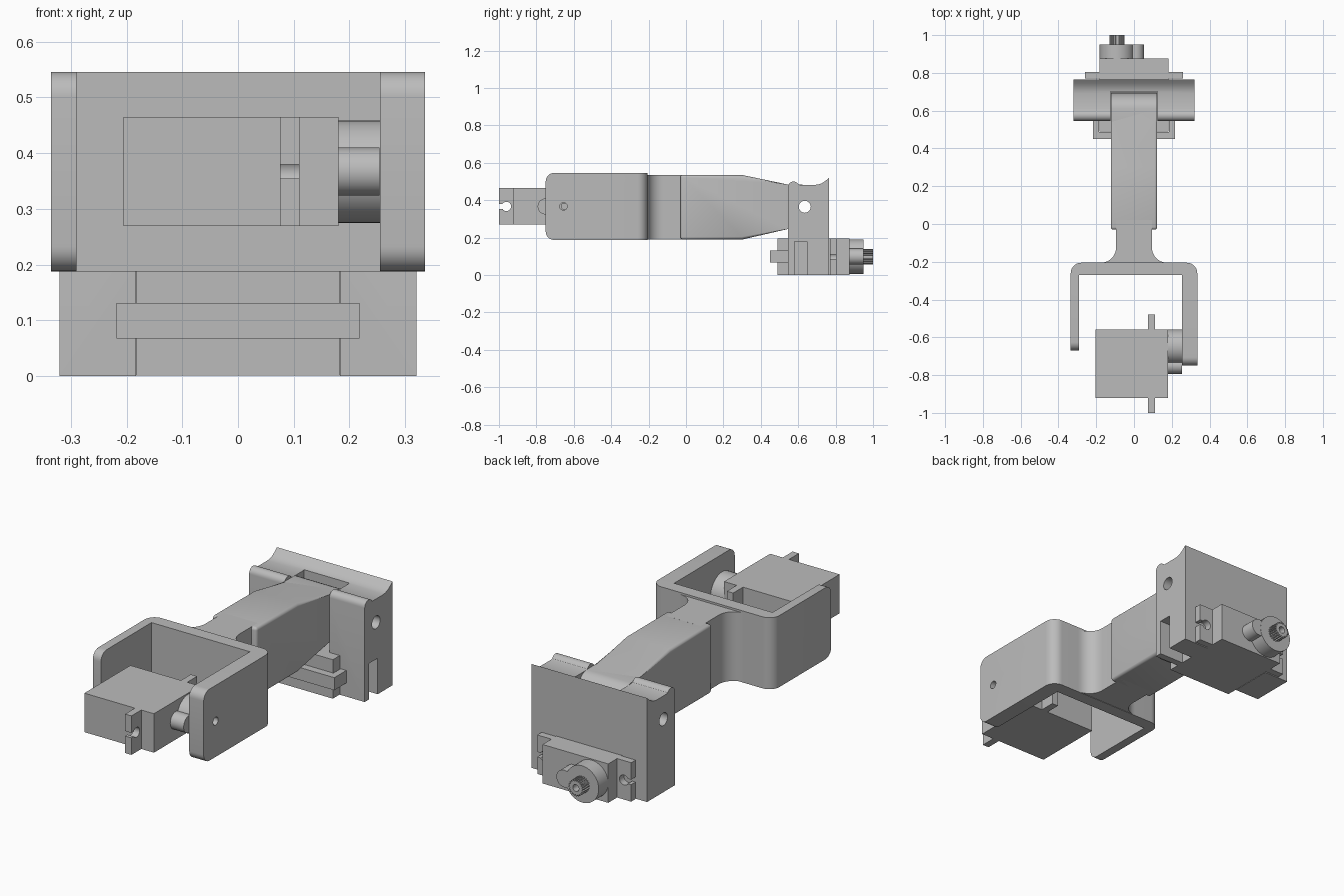
import bpy, bmesh, math
from mathutils import Vector

cube = bpy.data.objects.get("Cube")
if cube:
    bpy.data.objects.remove(cube, do_unlink=True)

grey = bpy.data.materials.new("plain grey")
grey.use_nodes = True
colour = (0.5, 0.5, 0.5, 1)
grey.diffuse_color = colour
grey.node_tree.nodes["Principled BSDF"].inputs["Base Color"].default_value = colour

PLACE = {"x": lambda a, b, t: (t, a, b),
         "y": lambda a, b, t: (a, t, b),
         "z": lambda a, b, t: (a, b, t)}


def arc(ca, cb, r, start, end, n=10, rb=None):
    """Points on an arc, angles in degrees."""
    rb = rb or r
    angles = [math.radians(start + (end - start) * i / n) for i in range(n + 1)]
    return [(ca + r * math.cos(t), cb + rb * math.sin(t)) for t in angles]


def circle(ca, cb, r, n=40):
    return arc(ca, cb, r, 0, 360, n)[:-1]


def prism(name, axis, outline, lo, hi, bevel=0, rule=None, segments=5):
    """Extrude an outline along an axis, rounding the edges that meet the rule."""
    bm = bmesh.new()
    rings = [[bm.verts.new(PLACE[axis](a, b, t)) for a, b in outline] for t in (lo, hi)]
    n = len(outline)
    for ring in rings:
        bm.faces.new(ring)
    for i in range(n):
        j = (i + 1) % n
        bm.faces.new((rings[0][i], rings[0][j], rings[1][j], rings[1][i]))
    bmesh.ops.recalc_face_normals(bm, faces=bm.faces)
    if bevel:
        edges = [e for e in bm.edges if rule(e)]
        bmesh.ops.bevel(bm, geom=edges, offset=bevel, segments=segments,
                        profile=0.5, affect="EDGES", clamp_overlap=True)
    mesh = bpy.data.meshes.new(name)
    bm.to_mesh(mesh)
    bm.free()
    mesh.materials.append(grey)
    obj = bpy.data.objects.new(name, mesh)
    bpy.context.collection.objects.link(obj)
    return obj


def box(name, x0, x1, y0, y1, z0, z1):
    return prism(name, "z", [(x0, y0), (x1, y0), (x1, y1), (x0, y1)], z0, z1)


def cut(obj, *cutters):
    """Subtract the cutters and remove them."""
    for cutter in cutters:
        mod = obj.modifiers.new("cut", "BOOLEAN")
        mod.operation, mod.solver, mod.object = "DIFFERENCE", "EXACT", cutter
    graph = bpy.context.evaluated_depsgraph_get()
    graph.update()
    mesh = bpy.data.meshes.new_from_object(obj.evaluated_get(graph))
    obj.modifiers.clear()
    obj.data = mesh
    for cutter in cutters:
        bpy.data.objects.remove(cutter, do_unlink=True)


def servo(prefix, axis, centre, side, face, height):
    """Servo motor whose shaft points along the positive axis."""
    def at(points):
        return [(centre + side * a, height + b) for a, b in points]
    w, h = 0.182, 0.0975
    prism(prefix + "_servo_body", axis, at([(-w, -h), (w, -h), (w, h), (-w, h)]),
          face - 0.385, face)
    # mounting flange with an open keyhole at each end
    end = [(0.26, -h), (0.26, -0.0125)] + arc(0.22, 0, 0.025, -30, -330, 16) \
        + [(0.26, 0.0125), (0.26, h)]
    prism(prefix + "_servo_flange", axis, at(end + [(-a, -b) for a, b in end]),
          face - 0.105, face - 0.07)
    # gear housing and its small lobe
    prism(prefix + "_gear_housing", axis, at(circle(0.09, 0, 0.092)), face - 0.01, face + 0.075)
    prism(prefix + "_gear_lobe", axis, at(circle(-0.01, 0, 0.043)), face - 0.01, face + 0.074)
    # splined shaft with a screw hole
    teeth = []
    for i in range(20):
        for step, r in ((0, 0.041), (0.4, 0.041), (0.5, 0.034), (0.9, 0.034)):
            t = math.tau * (i + step) / 20
            teeth.append((0.09 + r * math.cos(t), r * math.sin(t)))
    shaft = prism(prefix + "_output_shaft", axis, at(teeth), face + 0.07, face + 0.125)
    cut(shaft, prism("cutter", axis, at(circle(0.09, 0, 0.017, 20)), face + 0.085, face + 0.2))


# Forked yoke, with rounded outer corners and rounded prong tips
def prong_tip(edge):
    a, b = (v.co for v in edge.verts)
    return max(a.y, b.y) < -0.6 and abs(a.x - b.x) > 0.01 and abs(a.z - b.z) < 0.01

yoke_plan = [(-0.29, -0.27), (-0.29, -0.67), (-0.335, -0.67)] \
    + arc(-0.28, -0.26, 0.055, 180, 90, 8) + arc(0.28, -0.26, 0.055, 90, 0, 8) \
    + [(0.335, -0.75), (0.255, -0.75), (0.255, -0.27)]
yoke = prism("forked_yoke", "z", yoke_plan, 0.188, 0.546, 0.045, prong_tip, 8)
cut(yoke, prism("cutter", "x", circle(-0.655, 0.367, 0.02, 24), 0.24, 0.4))

# Neck flowing out of the yoke with fillets
half = arc(0.175, -0.125, 0.08, 270, 180, 10) + [(0.095, 0.02)]
prism("neck", "z", [(0.175, -0.22)] + half + [(-a, b) for a, b in reversed(half)]
      + [(-0.175, -0.22)], 0.19, 0.536)

# Tapering arm with soft edges and a round pivot end
def arm_edge(edge):
    a, b = (v.co for v in edge.verts)
    if min(a.y, b.y) > 0.53:
        return False
    return len(edge.link_faces) == 2 and edge.calc_face_angle(0) > 0.6

arm_side = [(-0.03, 0.19), (0.3, 0.19), (0.54, 0.245)] \
    + arc(0.61, 0.365, 0.085, -90, 90, 14, 0.12) + [(0.54, 0.485), (0.3, 0.535), (-0.03, 0.536)]
arm = prism("tapered_arm", "x", arm_side, -0.123, 0.123, 0.028, arm_edge)
cut(arm, prism("cutter", "x", circle(0.635, 0.365, 0.032), -0.5, 0.5))

# Pivot bracket: lipped block with an arm slot, servo pocket, pivot hole and cable notch
bracket_side = [(0.545, 0), (0.765, 0), (0.765, 0.52), (0.745, 0.503), (0.725, 0.49),
                (0.705, 0.484), (0.69, 0.482), (0.61, 0.482)] \
    + arc(0.575, 0.47, 0.03, 30, 180, 10)
bracket = prism("pivot_bracket", "x", bracket_side, -0.32, 0.32)
cut(bracket,
    box("cutter", -0.125, 0.125, 0.4, 0.702, 0.15, 0.7),
    box("cutter", -0.183, 0.183, 0.3, 0.9, -0.1, 0.196),
    box("cutter", 0.17, 0.5, 0.58, 0.648, -0.1, 0.18),
    prism("cutter", "x", circle(0.635, 0.365, 0.032), -0.5, 0.5))

# Retaining strap around the rear servo
prism("servo_strap", "z", [(-0.218, 0.45), (0.218, 0.45), (0.218, 0.56), (0.186, 0.56),
      (0.186, 0.488), (-0.186, 0.488), (-0.186, 0.56), (-0.218, 0.56)], 0.068, 0.131)

# The two matching servos
servo("front", "x", -0.74, 1, 0.18, 0.367)
servo("rear", "y", 0.0, -1, 0.875, 0.0985)

# Smooth the rounded surfaces, keep hard edges
for obj in bpy.context.scene.objects:
    obj.select_set(obj.type == "MESH")
bpy.context.view_layer.objects.active = yoke
bpy.ops.object.shade_smooth_by_angle(angle=math.radians(30))
